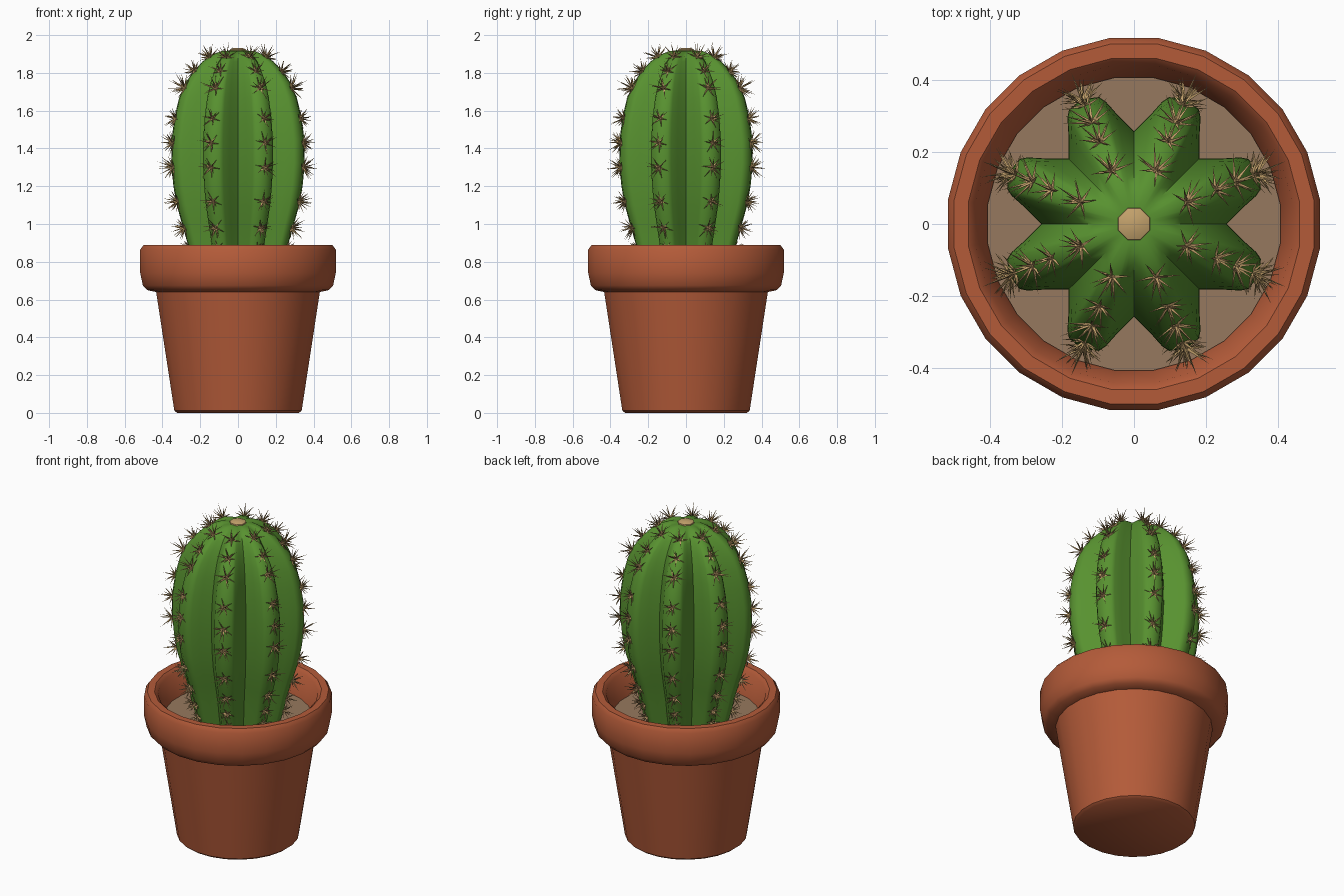
import bpy, bmesh, math, random
from mathutils import Vector, Matrix

if "Cube" in bpy.data.objects:
    bpy.data.objects.remove(bpy.data.objects["Cube"])

random.seed(4)


def material(name, rgb):
    lin = [((c / 255 + 0.055) / 1.055) ** 2.4 for c in rgb]
    m = bpy.data.materials.new(name)
    m.diffuse_color = (*lin, 1)
    m.use_nodes = True
    m.node_tree.nodes["Principled BSDF"].inputs["Base Color"].default_value = m.diffuse_color
    return m


terracotta = material("terracotta", (180, 91, 57))
soil_mat = material("sandy soil", (150, 121, 94))
green = material("cactus green", (88, 146, 48))
tan = material("spine tan", (196, 162, 108))


def finish(bm, name, mat, angle=None):
    bmesh.ops.recalc_face_normals(bm, faces=bm.faces)
    me = bpy.data.meshes.new(name)
    bm.to_mesh(me)
    bm.free()
    me.materials.append(mat)
    ob = bpy.data.objects.new(name, me)
    bpy.context.collection.objects.link(ob)
    if angle:
        bpy.context.view_layer.objects.active = ob
        ob.select_set(True)
        bpy.ops.object.shade_smooth_by_angle(angle=math.radians(angle))
        ob.select_set(False)
    return ob


def loft(name, rings, mat, angle):
    """Join rings of points, closing both ends."""
    bm = bmesh.new()
    vs = [[bm.verts.new(p) for p in ring] for ring in rings]
    n = len(vs[0])
    for a, b in zip(vs, vs[1:]):
        for i in range(n):
            j = (i + 1) % n
            bm.faces.new((a[i], a[j], b[j], b[i]))
    for ring, up in ((rings[0], vs[0]), (rings[-1], vs[-1])):
        c = bm.verts.new((0, 0, ring[0][2]))
        for i in range(n):
            bm.faces.new((up[i], up[(i + 1) % n], c))
    return finish(bm, name, mat, angle)


def circle(r, z, n=24):
    return [(r * math.cos((i + 0.5) * math.tau / n),
             r * math.sin((i + 0.5) * math.tau / n), z) for i in range(n)]


# Pot with thick rounded rim and open inside
pot = [(0.325, 0), (0.34, 0.012), (0.437, 0.64), (0.485, 0.65), (0.508, 0.675),
       (0.522, 0.74), (0.522, 0.865), (0.505, 0.888), (0.465, 0.888),
       (0.445, 0.87), (0.41, 0.72), (0.40, 0.68)]
loft("pot", [circle(r, z) for r, z in pot], terracotta, 40)

# Soil disc
loft("soil", [circle(0.405, 0.70), circle(0.411, 0.735)], soil_mat, 30)

# Cactus body: crest radius and valley ratio by height
profile = [(0.70, 0.235, 0.70), (0.80, 0.262, 0.70), (0.90, 0.285, 0.69), (1.00, 0.315, 0.69),
           (1.10, 0.345, 0.69), (1.20, 0.364, 0.685), (1.32, 0.376, 0.685),
           (1.45, 0.374, 0.685), (1.57, 0.357, 0.685), (1.67, 0.331, 0.685),
           (1.75, 0.294, 0.69), (1.81, 0.250, 0.70), (1.86, 0.200, 0.72),
           (1.895, 0.146, 0.75), (1.915, 0.095, 0.80), (1.918, 0.05, 0.9)]
RIBS = 8


def rib_ring(z, r, valley):
    pts = []
    k = (1 - valley) / 0.315
    shape = [(-22.5, valley), (-14, 1 - 0.185 * k), (-9.5, 1 - 0.07 * k),
             (-7, 1 - 0.025 * k), (0, 1), (7, 1 - 0.025 * k),
             (9.5, 1 - 0.07 * k), (14, 1 - 0.185 * k)]
    for rib in range(RIBS):
        for a, f in shape:
            t = math.radians(22.5 + 45 * rib + a)
            pts.append((r * f * math.cos(t), r * f * math.sin(t), z))
    return pts


loft("cactus_body", [rib_ring(*p) for p in profile], green, 45)


def crest(z):
    """Crest radius and outward slope at a height."""
    for (z0, r0, _), (z1, r1, _) in zip(profile, profile[1:]):
        if z0 <= z <= z1:
            r = r0 + (r1 - r0) * (z - z0) / (z1 - z0)
            return r, Vector((z1 - z0, 0, r0 - r1)).normalized()


# Spine clusters along each rib crest
def spine(bm, base, d, length, width):
    side = d.orthogonal().normalized()
    other = d.cross(side)
    ring = [bm.verts.new(base + width * (math.cos(a) * side + math.sin(a) * other))
            for a in (0, math.tau / 3, 2 * math.tau / 3)]
    tip = bm.verts.new(base + d * length)
    for i in range(3):
        bm.faces.new((ring[i], ring[(i + 1) % 3], tip))
    bm.faces.new(ring[::-1])


bm = bmesh.new()
clusters = [(0.79, 0.8), (0.87, 0.8), (0.98, 1), (1.12, 1), (1.30, 1.05), (1.43, 1),
            (1.56, 0.9), (1.72, 1.15), (1.81, 0.9), (1.885, 1.0)]
for rib in range(RIBS):
    turn = Matrix.Rotation(math.radians(22.5 + 45 * rib), 3, 'Z')
    for z, size in clusters:
        r, n = crest(z)
        along = Vector((-n.z, 0, n.x))
        across = Vector((0, 1, 0))
        base = Vector((r, 0, z)) - n * 0.004
        # woolly pad under the spines
        pad = bmesh.ops.create_icosphere(bm, subdivisions=1, radius=0.013 * size)["verts"]
        for v in pad:
            v.co = turn @ (v.co + base)
        spine(bm, turn @ base, turn @ n, 0.085 * size, 0.006)
        for ring_n, tilt, ln in ((5, 42, 0.078), (6, 72, 0.066)):
            for i in range(ring_n):
                a = (i + random.uniform(-0.2, 0.2)) * math.tau / ring_n + tilt
                t = math.radians(tilt + random.uniform(-8, 8))
                d = n * math.cos(t) + (along * math.sin(a) + across * math.cos(a)) * math.sin(t)
                spine(bm, turn @ base, turn @ d, ln * size * random.uniform(0.85, 1.15), 0.0055)
finish(bm, "spines", tan)

# Woolly crown at the top
loft("crown_wool", [circle(0.052, 1.905, 8), circle(0.046, 1.924, 8),
                    circle(0.025, 1.932, 8)], tan, 40)
